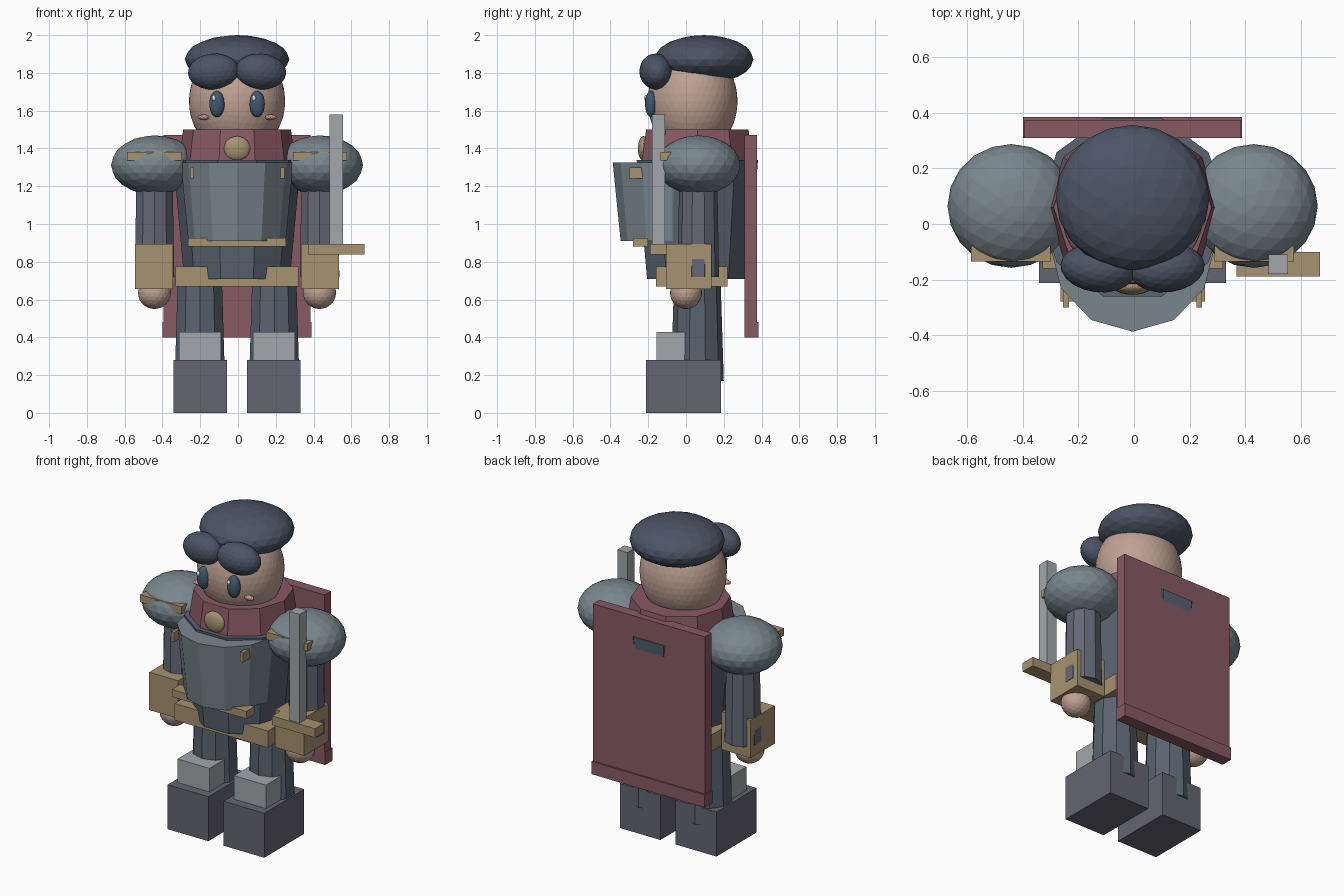
import bpy, math

if "Cube" in bpy.data.objects:
    bpy.data.objects.remove(bpy.data.objects["Cube"])

CX = -0.005  # body centre line

COLORS = {
    "steel": (0.19, 0.24, 0.27), "cloth": (0.10, 0.125, 0.16), "sleeve": (0.13, 0.14, 0.18),
    "boot": (0.13, 0.13, 0.17), "red": (0.25, 0.10, 0.13), "gold": (0.38, 0.29, 0.16),
    "skin": (0.52, 0.36, 0.29), "hair": (0.07, 0.09, 0.13), "blade": (0.36, 0.39, 0.40),
    "eye": (0.05, 0.10, 0.16), "white": (0.8, 0.85, 0.88), "blush": (0.55, 0.28, 0.27),
}
MATS = {}
for key, rgb in COLORS.items():
    MATS[key] = bpy.data.materials.new(key)
    MATS[key].diffuse_color = (*rgb, 1)


def finish(name, mat):
    ob = bpy.context.object
    ob.name = name
    ob.data.materials.append(MATS[mat])
    return ob


def box(name, mat, x, y, z):
    """Box from (min, max) ranges."""
    mid = [(a + b) / 2 for a, b in (x, y, z)]
    bpy.ops.mesh.primitive_cube_add(size=1, location=mid)
    ob = finish(name, mat)
    ob.scale = [b - a for a, b in (x, y, z)]
    return ob


def ball(name, mat, loc, radii, sub=3, rot=(0, 0, 0)):
    bpy.ops.mesh.primitive_ico_sphere_add(subdivisions=sub, radius=1, location=loc, rotation=rot)
    ob = finish(name, mat)
    ob.scale = radii
    return ob


def taper(name, mat, x, y, z, r_bottom, r_top, sides=10, y_scale=1.0, turn=0.0):
    bpy.ops.mesh.primitive_cone_add(vertices=sides, radius1=r_bottom, radius2=r_top,
                                    depth=z[1] - z[0], location=(x, y, sum(z) / 2))
    ob = finish(name, mat)
    for v in ob.data.vertices:  # rotate profile, then squash
        c, s = math.cos(turn), math.sin(turn)
        v.co.x, v.co.y = v.co.x * c - v.co.y * s, (v.co.x * s + v.co.y * c) * y_scale
    return ob


QUARTER = math.pi / 2

# Torso, breastplate and belt
taper("torso", "cloth", CX, 0.06, (0.71, 1.34), 0.28, 0.338, turn=QUARTER)
taper("breastplate", "steel", CX, -0.075, (0.91, 1.325), 0.258, 0.298, sides=12, y_scale=1.05)
box("belt", "gold", (-0.33, 0.32), (-0.16, 0.22), (0.67, 0.775))
box("breastplate_trim", "gold", (-0.265, 0.255), (-0.28, -0.2), (0.88, 0.927))

# Collar and brooch
taper("collar", "red", CX, 0.06, (1.34, 1.5), 0.308, 0.285, turn=QUARTER)
ball("brooch", "gold", (CX, -0.225, 1.4), (0.07, 0.03, 0.065))

# Cape with hem
box("cape", "red", (-0.395, 0.385), (0.31, 0.375), (0.42, 1.47))
box("cape_hem", "red", (-0.4, 0.39), (0.31, 0.385), (0.4, 0.48))

# Head and hair
ball("head", "skin", (CX, 0.035, 1.65), (0.255, 0.238, 0.285), sub=4)
ball("hair", "hair", (CX, 0.095, 1.872), (0.277, 0.262, 0.128))

# Paired parts
for side, s in (("left", -1), ("right", 1)):
    def at(x):
        return CX + s * x

    def span(a, b):
        return tuple(sorted((at(a), at(b))))

    # face
    ball(f"{side}_fringe", "hair", (at(0.125), -0.16, 1.807), (0.136, 0.086, 0.095),
         rot=(0, s * 0.08, s * 0.12))
    ball(f"{side}_eye", "eye", (at(0.106), -0.185, 1.635), (0.041, 0.032, 0.07))
    ball(f"{side}_eye_glint", "white", (at(0.106) - 0.017, -0.212, 1.667), (0.011, 0.01, 0.017), sub=2)
    ball(f"{side}_cheek", "blush", (at(0.178), -0.135, 1.565), (0.033, 0.02, 0.015), sub=2)

    # arm
    ball(f"{side}_pauldron", "steel", (at(0.437), 0.065, 1.312), (0.23, 0.223, 0.157))
    box(f"{side}_pauldron_band", "gold", span(0.295, 0.582), (-0.135, -0.08), (1.335, 1.382))
    taper(f"{side}_sleeve", "sleeve", at(0.437), 0.065, (0.72, 1.28), 0.11, 0.1)
    box(f"{side}_bracer", "gold", span(0.338, 0.54), (-0.105, 0.135), (0.655, 0.893))
    ball(f"{side}_hand", "skin", (at(0.437), 0, 0.637), (0.088, 0.085, 0.087))
    box(f"{side}_breastplate_rivet", "gold", span(0.23, 0.25), (-0.3, -0.2), (1.24, 1.3))

    # leg
    taper(f"{side}_leg", "cloth", at(0.197), 0.06, (0.17, 0.74), 0.14, 0.122)
    box(f"{side}_shin_guard", "blade", span(0.085, 0.308), (-0.155, -0.005), (0.25, 0.428))
    box(f"{side}_boot", "boot", span(0.053, 0.337), (-0.212, 0.185), (0, 0.28))

# Sword
box("sword_blade", "blade", (0.485, 0.555), (-0.18, -0.11), (0.87, 1.58))
box("sword_guard", "gold", (0.37, 0.67), (-0.19, -0.1), (0.838, 0.895))

for m in bpy.data.materials:
    if m.users and not m.is_grease_pencil:
        m.use_nodes = True
        m.node_tree.nodes["Principled BSDF"].inputs["Base Color"].default_value = m.diffuse_color
